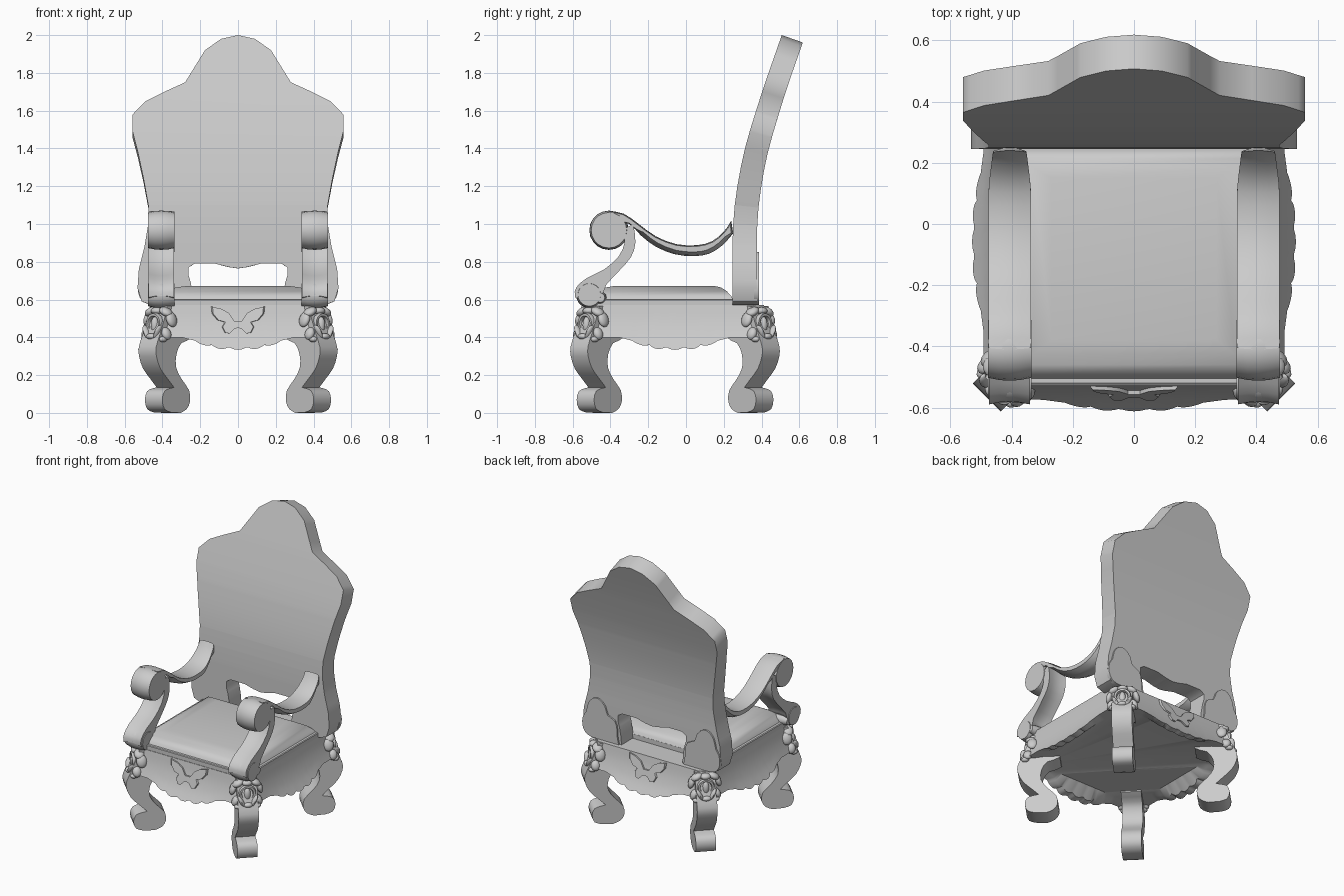
import bpy, bmesh, math
from mathutils import Vector

if "Cube" in bpy.data.objects:
    bpy.data.objects.remove(bpy.data.objects["Cube"])

grey = bpy.data.materials.new("plain grey")
grey.diffuse_color = (0.6, 0.6, 0.6, 1)
grey.use_nodes = True
grey.node_tree.nodes["Principled BSDF"].inputs["Base Color"].default_value = grey.diffuse_color
CY = -0.058                      # centre of the seat frame in y


def finish(bm, name, angle=35):
    bmesh.ops.recalc_face_normals(bm, faces=bm.faces)
    me = bpy.data.meshes.new(name)
    bm.to_mesh(me)
    bm.free()
    ob = bpy.data.objects.new(name, me)
    bpy.context.collection.objects.link(ob)
    me.materials.append(grey)
    bpy.ops.object.select_all(action='DESELECT')
    ob.select_set(True)
    bpy.context.view_layer.objects.active = ob
    bpy.ops.object.shade_smooth_by_angle(angle=math.radians(angle))
    return ob


def loft(bm, rings, caps=True):
    """Join closed rings of points into a skin."""
    vs = [[bm.verts.new(p) for p in r] for r in rings]
    n = len(vs[0])
    for a, b in zip(vs, vs[1:]):
        for i in range(n):
            j = (i + 1) % n
            bm.faces.new((a[i], a[j], b[j], b[i]))
    if caps:
        bm.faces.new(vs[0])
        bm.faces.new(vs[-1][::-1])


def interp(table, t):
    if t <= table[0][0]:
        return table[0][1]
    for (a, p), (b, q) in zip(table, table[1:]):
        if t <= b:
            return p + (q - p) * (t - a) / (b - a)
    return table[-1][1]


def smooth_path(pts, k=3):
    """Rounded path through points (Catmull-Rom)."""
    P = [Vector(p) for p in pts]
    P = [2 * P[0] - P[1]] + P + [2 * P[-1] - P[-2]]
    out = []
    for a, b, c, d in zip(P, P[1:], P[2:], P[3:]):
        for i in range(k):
            t = i / k
            out.append(0.5 * (2 * b + (c - a) * t + (2 * a - 5 * b + 4 * c - d) * t * t
                              + (3 * b - a - 3 * c + d) * t ** 3))
    return out + [P[-2]]


# Backrest: outline cut into bands, then bent backward
half = [(0, 2.0), (.09, 1.98), (.175, 1.92), (.28, 1.75), (.39, 1.70), (.49, 1.65), (.558, 1.58),
        (.558, 1.49), (.53, 1.38), (.50, 1.24), (.475, 1.10), (.475, 1.0), (.495, .88), (.525, .76),
        (.532, .66), (.51, .59), (.46, .572), (.235, .572), (.24, .63), (.25, .69), (.262, .73),
        (.262, .77), (.23, .79), (.12, .79), (.05, .772), (0, .765)]
outline = half + [(-x, z) for x, z in half[-2:0:-1]]
curve = [(.57, .245), (.9, .246), (1.0, .25), (1.1, .258), (1.2, .272), (1.3, .29), (1.4, .312),
         (1.5, .34), (1.6, .371), (1.7, .403), (1.8, .437), (2.0, .507)]
bm = bmesh.new()
loft(bm, [[(x, y, z) for x, z in outline] for y in (0, 1)])
for i in range(14):
    bmesh.ops.bisect_plane(bm, geom=bm.verts[:] + bm.edges[:] + bm.faces[:],
                           plane_co=(0, 0, .6 + i * .1 + .001), plane_no=(0, 0, 1))
for v in bm.verts:
    z = v.co.z
    y = interp(curve, z)
    lo, hi = max(z - .06, .57), min(z + .06, 2)
    n = Vector((1, -(interp(curve, hi) - interp(curve, lo)) / (hi - lo))).normalized()
    d = v.co.y * (.13 - .012 * min(1, max(0, z - .8)))
    v.co = (v.co.x, y + n.x * d, z + n.y * d)
finish(bm, "backrest", 50)

# Lobed plates behind the backrest posts
plate = smooth_path([(.25, .572), (.262, .63), (.262, .67), (.28, .73), (.335, .755), (.355, .81),
                     (.40, .85), (.45, .845), (.485, .80), (.50, .74), (.525, .70), (.53, .64),
                     (.505, .59), (.46, .572)], 2)
for s in (-1, 1):
    bm = bmesh.new()
    loft(bm, [[(s * x, y, z) for x, z in plate] for y in (.36, .386)])
    finish(bm, "back_plate")

# Armrests: crowned ribbons with scrolls at both ends
arm_top = smooth_path([(-.41, 1.07), (-.33, 1.055), (-.25, 1.0), (-.16, .935), (-.05, .893),
                       (.06, .888), (.14, .91), (.20, .96), (.24, 1.015)], 2)
arm_under = smooth_path([(.25, .95), (.19, .885), (.12, .842), (.04, .83), (-.06, .84), (-.16, .88),
                         (-.24, .94), (-.30, 1.0), (-.40, 1.02)], 2)
post = smooth_path([(-.32, .97), (-.315, .90), (-.35, .82), (-.43, .75), (-.52, .705), (-.572, .66),
                    (-.582, .62)], 2) \
    + smooth_path([(-.50, .60), (-.445, .645), (-.43, .685), (-.36, .76), (-.30, .83), (-.278, .90),
                   (-.285, .99)], 2)


def disc(cy, cz, r, n=20):
    return [Vector((cy + r * math.cos(2 * math.pi * i / n), cz - r * math.sin(2 * math.pi * i / n)))
            for i in range(n)]


def crowned(name, pts, x0, x1, s, crowns=None):
    """Extrude a profile sideways, fuller in the middle; narrows toward the back."""
    n = len(pts)
    crowns = crowns or [.01] * n
    nor = []
    for i in range(n):
        t = (pts[(i + 1) % n] - pts[i - 1]).normalized()
        nor.append(Vector((-t.y, t.x)))
    bm = bmesh.new()
    rings = []
    for f, g in ((0, 0), (.25, .75), (.5, 1), (.75, .75), (1, 0)):
        ring = []
        for p, m, c in zip(pts, nor, crowns):
            q = p - m * c * (1 - g)
            w = (x1 - x0) * (f - .5) * (1 - .22 * min(1, max(0, (p.x - .12) / .12)))
            ring.append((s * ((x0 + x1) / 2 + w), q.x, q.y))
        rings.append(ring)
    loft(bm, rings)
    finish(bm, name, 40)


for s in (-1, 1):
    crowned("armrest", arm_top + arm_under, .337, .475, s,
            [.006] * len(arm_top) + [.012] + [.022] * (len(arm_under) - 5) + [.004] * 4)
    crowned("arm_post", post, .339, .473, s)
    crowned("arm_scroll", disc(-.408, .967, .104), .335, .477, s)
    crowned("post_scroll", disc(-.512, .625, .07), .335, .477, s)
    crowned("post_foot", disc(-.455, .61, .035, 12), .337, .475, s)

# Seat frame: flared apron with a scalloped lower edge
HX, HY, CH = .445, .47, .055
flare = [(.33, .086), (.35, .075), (.37, .062), (.40, .046), (.44, .03), (.5, .012), (.57, 0)]


def scallop(u):
    a = max(0, 1 - abs(u) / .27)
    lobe = math.sqrt(abs(math.cos(math.pi * u / .08))) if abs(u) < .2 else 0
    return .4 - .046 * math.sin(a * math.pi / 2) - .02 * lobe * min(1, a * 1.5)


def frame_ring(fn):
    """fn(u) gives (outward offset, height) along each of the four sides."""
    ring = []
    for k, (h, w) in enumerate(((HY, HX), (HX, HY), (HY, HX), (HX, HY))):
        N = 70
        for i in range(N + 1):
            u = (2 * i / N - 1) * (w - CH)
            o, z = fn(u)
            e = u * (1 + o / w)
            x, y = ((e, -h - o), (h + o, e), (-e, h + o), (-h - o, -e))[k]
            ring.append((x, y + CY, z))
    return ring


def apron(v):
    def fn(u):
        z = .57 - v * (.57 - scallop(u))
        return interp(flare, z), z
    return fn


bm = bmesh.new()
rings = [frame_ring(apron(v / 6)) for v in range(7)]
rings.append(frame_ring(lambda u: (interp(flare, scallop(u)) - .05, scallop(u) + .003)))
rings.append(frame_ring(lambda u: (-.03, .408)))
loft(bm, rings)
finish(bm, "seat_frame", 40)

# Seat board and padded cushion
bm = bmesh.new()
loft(bm, [[(-x, y0, z), (x, y0, z), (x, y1, z), (-x, y1, z)] for x, y0, y1, z in
          ((.445, -.525, .25, .565), (.445, -.525, .25, .598), (.44, -.52, .25, .602))])
finish(bm, "seat_board")
bm = bmesh.new()
loft(bm, [[(-x, y0, z), (x, y0, z), (x, y1, z), (-x, y1, z)] for x, y0, y1, z in
          ((.425, -.505, .25, .60), (.415, -.495, .24, .618), (.38, -.46, .215, .645),
           (.33, -.425, .185, .664), (.27, -.38, .15, .672))])
finish(bm, "cushion", 40)

# Winged ornaments on the front and back aprons
wing = [(0, .485), (.02, .485), (.05, .528), (.09, .55), (.142, .562), (.138, .525), (.11, .492),
        (.07, .48), (.085, .455), (.07, .425), (.045, .42), (.02, .445), (0, .45)]
for side in (-1, 1):
    for s in (-1, 1):
        bm = bmesh.new()
        loft(bm, [[(s * x * k, CY + side * (HY + interp(flare, z) + o), z) for x, z in wing]
                  for o, k in ((-.02, 1), (.004, 1), (.012, .95))])
        finish(bm, "wing_ornament")

# Diagonal corner legs with scroll feet and carved knees
leg = smooth_path([(.42, .565), (.435, .50), (.458, .42), (.479, .35), (.478, .30), (.457, .235),
                   (.418, .18), (.385, .135)], 2) \
    + smooth_path([(.405, .13), (.435, .115), (.447, .07), (.435, .02), (.40, .003)], 2) \
    + smooth_path([(.35, .0), (.318, .02), (.30, .06), (.305, .12), (.345, .18), (.373, .24),
                   (.372, .31), (.345, .37), (.29, .40), (.29, .50), (.34, .565)], 2)


def corner(p, t, z, sx, sy):
    """Point at outward step p, sideways distance t, on one corner diagonal."""
    q = t * math.sqrt(.5)
    return Vector((sx * (p + q), CY + sy * (p + .028 - q), z))


# carving blobs: outward p, sideways t, height z, radii (out, side, up), tilt
blobs = [(.44, 0, .465, .022, .022, .045, 0), (.43, 0, .54, .03, .035, .02, 0),
         (.42, .055, .535, .035, .04, .022, .5), (.412, .085, .495, .035, .02, .042, -.3),
         (.453, .04, .425, .025, .014, .045, .5), (.432, .075, .42, .03, .022, .035, -.4),
         (.445, .065, .39, .025, .022, .016, 0), (.462, 0, .405, .02, .03, .016, 0)]
for sx in (-1, 1):
    for sy in (-1, 1):
        bm = bmesh.new()
        loft(bm, [[corner(p.x, t, p.y, sx, sy) for p in leg] for t in (-.065, .065)])
        finish(bm, "leg", 40)
        bm = bmesh.new()
        for p, t, z, ro, rt, rz, tilt in blobs:
            for m in ((-1, 1) if t else (1,)):
                new = bmesh.ops.create_uvsphere(bm, u_segments=12, v_segments=8, radius=1)["verts"]
                for v in new:
                    a, b = v.co.y * rt, v.co.z * rz
                    c, d = math.cos(tilt), math.sin(tilt)
                    v.co = corner(p + v.co.x * ro * .7, m * (t + a * c + b * d), z + b * c - a * d, sx, sy)
        # looped band around the central bud
        R = [[corner(.44 + .012 * math.sin(j * math.pi / 3),
                     (.045 + .012 * math.cos(j * math.pi / 3)) * math.cos(i * math.pi / 9),
                     .475 + (.045 + .012 * math.cos(j * math.pi / 3)) * math.sin(i * math.pi / 9), sx, sy)
              for j in range(6)] for i in range(19)]
        loft(bm, R, False)
        bmesh.ops.remove_doubles(bm, verts=bm.verts, dist=.0001)
        finish(bm, "knee_carving", 50)
